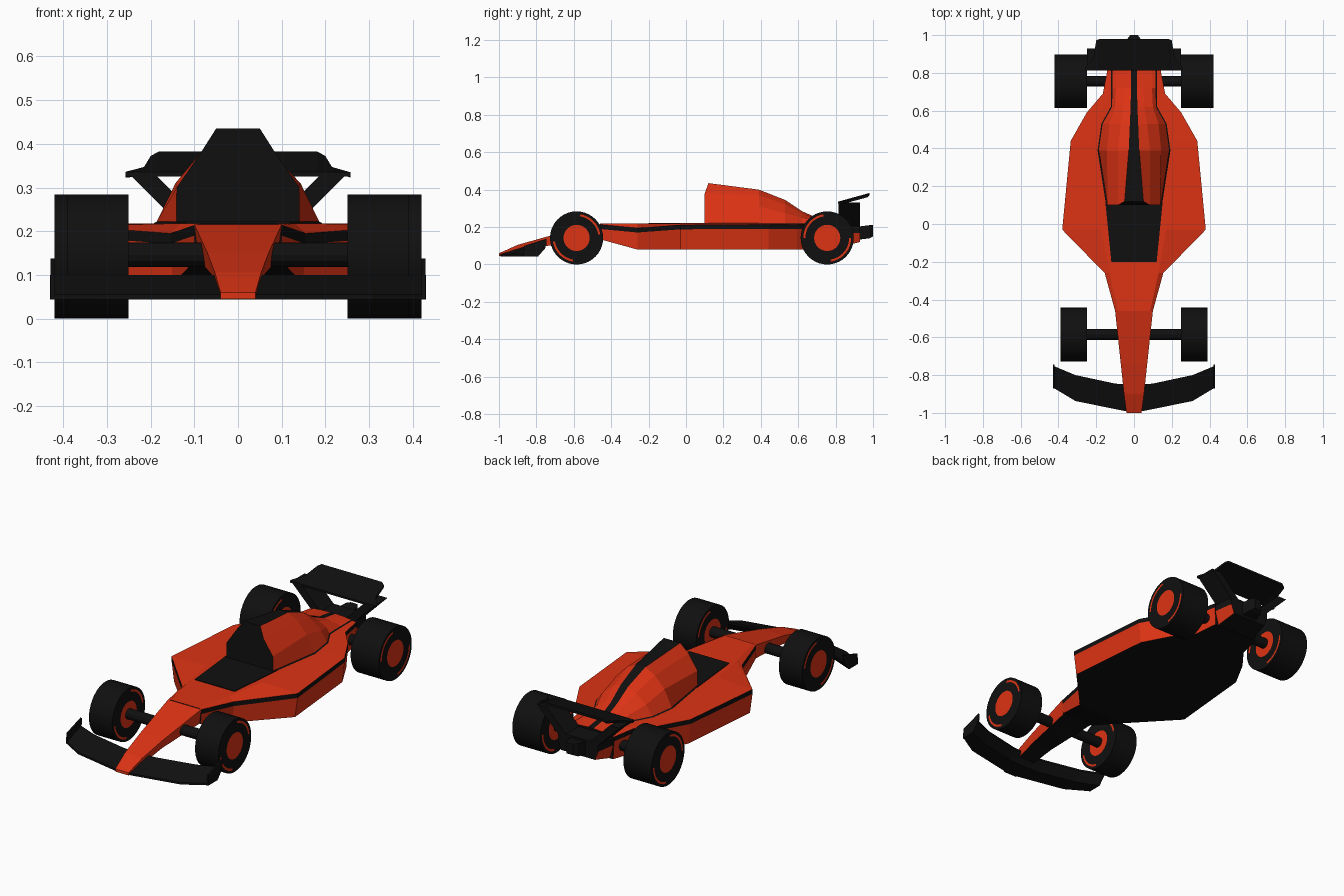
import bpy, bmesh, math

cube = bpy.data.objects.get("Cube")
if cube:
    bpy.data.objects.remove(cube)


def material(name, colour):
    m = bpy.data.materials.new(name)
    m.use_nodes = True
    m.diffuse_color = colour
    m.node_tree.nodes["Principled BSDF"].inputs["Base Color"].default_value = colour
    return m


MATS = [material("black", (0.005, 0.005, 0.005, 1)),
        material("orange red", (0.72, 0.033, 0.007, 1))]
BLACK, RED = 0, 1


def finish(name, bm):
    bmesh.ops.recalc_face_normals(bm, faces=bm.faces)
    mesh = bpy.data.meshes.new(name)
    bm.to_mesh(mesh)
    bm.free()
    for m in MATS:
        mesh.materials.append(m)
    obj = bpy.data.objects.new(name, mesh)
    bpy.context.collection.objects.link(obj)
    return obj


def loft(name, rings, strips=None, caps=(BLACK, BLACK)):
    """Skin closed rings of points; strips gives a colour for each ring edge."""
    bm = bmesh.new()
    rows = [[bm.verts.new(p) for p in ring] for ring in rings]
    n = len(rows[0])
    for a, b in zip(rows, rows[1:]):
        for i in range(n):
            j = (i + 1) % n
            f = bm.faces.new((a[i], a[j], b[j], b[i]))
            f.material_index = strips[i] if strips else BLACK
    for row, colour in zip((rows[0], rows[-1]), caps):
        bm.faces.new(row).material_index = colour
    return finish(name, bm)


def section(y, half):
    """Symmetric cross-section from the points of its +x half, bottom to top."""
    return [(x, y, z) for x, z in half] + [(-x, y, z) for x, z in reversed(half)]


def mirrored(side, top):
    """Edge colours of a symmetric section: one side, top, other side, bottom."""
    return side + [top] + side[::-1] + [BLACK]


# Nose: y, top half width, bottom half width, bottom z, top z
nose = [(-1.0, .04, .04, .045, .06), (-.9, .053, .046, .065, .105),
        (-.74, .07, .06, .1, .15), (-.46, .1, .09, .135, .215)]
loft("nose", [section(y, [(b, z0), (t, z1)]) for y, t, b, z0, z1 in nose],
     mirrored([RED], RED), (RED, BLACK))

# Main body: y, half width, deck half width, floor z, edge z
body = [(-.46, .1, .085, .135, .214), (-.26, .155, .13, .08, .195),
        (-.03, .38, .17, .08, .212), (.44, .335, .22, .08, .215),
        (.59, .25, .17, .08, .215), (.69, .165, .135, .08, .215),
        (.82, .14, .12, .09, .213)]
loft("body", [section(y, [(w * .96, z0), (w, z1 - .024), (w, z1), (d, .218)])
              for y, w, d, z0, z1 in body],
     mirrored([RED, BLACK, RED], RED))

# Tail with a rear light block
loft("tail", [section(y, [(w * .85, z), (w, .168), (w, .205), (w * .8, .214)])
              for y, w, z in ((.81, .138, .09), (.93, .12, .12))],
     mirrored([RED, BLACK, BLACK], BLACK))
loft("rear_light", [section(y, [(w, z0), (w, z1)])
                    for y, w, z0, z1 in ((.9, .05, .13, .2), (.98, .035, .14, .21),
                                         (1.0, .02, .15, .21))])

# Cockpit opening
loft("cockpit", [section(y, [(w, .214), (w, .222)])
                 for y, w in ((-.2, .12), (.12, .152))])

# Engine cover: y, base half width, then shoulder, haunch and spine points
cover = [(.1, .155, (.14, .3), (.085, .38), (.05, .435)),
         (.39, .2, (.143, .31), (.085, .37), (.028, .4)),
         (.53, .18, (.13, .275), (.07, .322), (.022, .345)),
         (.62, .13, (.1, .25), (.055, .273), (.018, .285)),
         (.72, .128, (.095, .23), (.05, .236), (.016, .24)),
         (.82, .128, (.095, .222), (.05, .224), (.016, .226))]
engine_cover = loft("engine_cover",
                    [section(y, [(w, .214), (w - .014, .222), *pts])
                     for y, w, *pts in cover],
                    mirrored([BLACK, RED, RED, RED], BLACK))
for v in engine_cover.data.vertices:
    if v.co.y < .11 and v.co.z > .4:
        v.co.y += .02

# Front wing: x, front y, back y
half_wing = [(.43, -.865, -.75), (.31, -.937, -.8), (.1, -.98, -.845), (.04, -.992, -.85)]
stations = half_wing + [(-x, a, b) for x, a, b in reversed(half_wing)]
loft("front_wing", [[(x, a, .044), (x, b - .04, .044), (x, b, .09), (x, b, .1), (x, a, .055)]
                    for x, a, b in stations])

# Rear wing: x, back y, back z
half_wing = [(.257, .83, .335), (.215, .88, .347), (.2, .972, .372), (.182, .98, .382)]
stations = half_wing + [(-x, y, z) for x, y, z in reversed(half_wing)]
loft("rear_wing", [[(x, .813, .325), (x, y, z - .012), (x, y, z), (x, .813, .336)]
                   for x, y, z in stations])

for side, label in ((1, "left"), (-1, "right")):
    # Front wing end plates
    plate = [(-.87, .044), (-.8, .044), (-.745, .105), (-.745, .138), (-.865, .1)]
    loft(label + "_end_plate", [[(side * x, y, z) for y, z in plate] for x in (.42, .429)])
    # Slanted rear wing struts
    loft(label + "_wing_strut",
         [[(side * a, .815, z), (side * b, .815, z), (side * b, .93, z), (side * a, .93, z)]
          for a, b, z in ((.192, .25, .332), (.06, .118, .2))])


def wheel(name, x_in, x_out, y, phase, side, seg=40, r=.142):
    """Tyre with a coloured hub and two painted arcs on each wall."""
    radii = (.07, .117, .128, r)
    profile = [(x_in, k) for k in radii] + [(x_out, k) for k in reversed(radii)]
    rings = []
    for i in range(seg):
        a = 2 * math.pi * i / seg
        rings.append([(side * x, y + k * math.cos(a), r + k * math.sin(a)) for x, k in profile])
    bm = bmesh.new()
    rows = [[bm.verts.new(p) for p in ring] for ring in rings]
    for i in range(seg):
        a, b = rows[i], rows[(i + 1) % seg]
        for j in range(len(profile) - 1):
            f = bm.faces.new((a[j], a[j + 1], b[j + 1], b[j]))
            angle = (360 * (i + .5) / seg - phase) % 180
            if j in (1, 5) and angle < 80:
                f.material_index = RED
    for j in (0, -1):
        bm.faces.new([row[j] for row in rows]).material_index = RED
    obj = finish(name, bm)
    bpy.ops.object.select_all(action="DESELECT")
    obj.select_set(True)
    bpy.context.view_layer.objects.active = obj
    bpy.ops.object.shade_smooth_by_angle()


# Wheels and axles
for end, y, x_out, phase in (("front", -.585, .39, 5), ("rear", .755, .42, 100)):
    for side, label in ((1, "left"), (-1, "right")):
        wheel(f"{end}_{label}_wheel", .25, x_out, y, phase, side)
    circle = [math.radians(30 * i) for i in range(12)]
    loft(end + "_axle", [[(x, y + .028 * math.cos(a), .146 + .028 * math.sin(a))
                          for a in circle] for x in (-.255, .255)])
